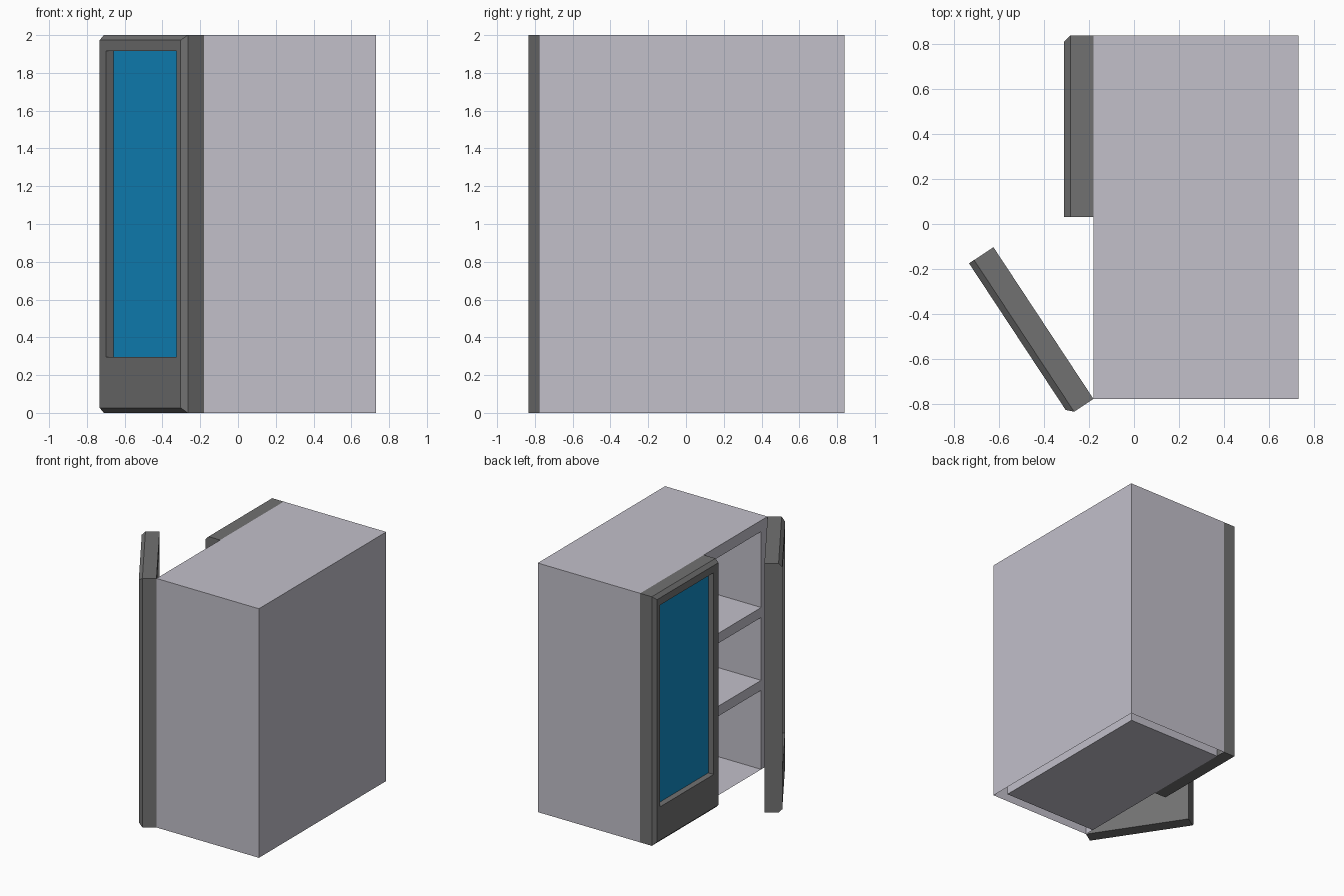
import bpy, bmesh, math

if "Cube" in bpy.data.objects:
    bpy.data.objects.remove(bpy.data.objects["Cube"])

FRONT, BACK = -0.18, 0.73          # cabinet depth range (opening faces -x)
Y0, Y1, H = -0.777, 0.838, 2.0     # cabinet width range and height
WALL, TOP, REAR = 0.08, 0.09, 0.07
DOOR_W, DOOR_T, CHAMFER = 0.807, 0.13, 0.027


def material(name, color):
    m = bpy.data.materials.new(name)
    m.diffuse_color = (*color, 1)
    m.use_nodes = True
    m.node_tree.nodes["Principled BSDF"].inputs["Base Color"].default_value = m.diffuse_color
    return m


BODY = material("pale_paint", (0.54, 0.525, 0.59))
DARK = material("dark_frame", (0.165, 0.165, 0.165))
GLASS = material("blue_glass", (0.006, 0.26, 0.56))


def strip(loops, closed):
    """Join consecutive 4-point loops with quads."""
    bm = bmesh.new()
    rows = [[bm.verts.new(p) for p in loop] for loop in loops]
    pairs = list(zip(rows, rows[1:])) + ([(rows[-1], rows[0])] if closed else [])
    for a, b in pairs:
        for i in range(4 if closed else 3):
            j = (i + 1) % 4
            bm.faces.new((a[i], a[j], b[j], b[i]))
    return bm, rows


def finish(bm, name, mat):
    bmesh.ops.recalc_face_normals(bm, faces=bm.faces)
    me = bpy.data.meshes.new(name)
    bm.to_mesh(me)
    bm.free()
    me.materials.append(mat)
    ob = bpy.data.objects.new(name, me)
    bpy.context.collection.objects.link(ob)
    return ob


def box(name, lo, hi, mat):
    bm = bmesh.new()
    bmesh.ops.create_cube(bm, size=1)
    for v in bm.verts:
        v.co = [(a + b) / 2 + c * (b - a) for a, b, c in zip(lo, hi, v.co)]
    return finish(bm, name, mat)


# Cabinet shell: outer and inner skins joined by a front rim, underside gap left open
def arch(x, inset, top):
    return [(x, Y0 + inset, 0), (x, Y0 + inset, top),
            (x, Y1 - inset, top), (x, Y1 - inset, 0)]


bm, rows = strip([arch(BACK, 0, H), arch(FRONT, 0, H),
                  arch(FRONT, WALL, H - TOP), arch(BACK - REAR, WALL, H - TOP)], False)
bm.faces.new(rows[0])                                            # outer back
bm.faces.new(rows[3])                                            # inner back
bm.faces.new((rows[2][0], rows[2][3], rows[3][3], rows[3][0]))   # floor
finish(bm, "cabinet_body", BODY)

# Shelves
for i, z in enumerate((0.635, 1.22)):
    box(f"shelf_{i + 1}", (FRONT, Y0 + WALL, z), (BACK - REAR, Y1 - WALL, z + 0.08), BODY)


# Doors: chamfered frame around a recessed glass pane, local origin on the hinge
def door(name, side, hinge_y, angle):
    def rect(depth, u0, u1, z0, z1):
        return [(-depth, side * u, z) for u, z in ((u0, z0), (u1, z0), (u1, z1), (u0, z1))]

    c, w = CHAMFER, DOOR_W
    window = (0.067, w - 0.06, 0.295, 1.915)
    bm, _ = strip([rect(0, 0, w, 0, H),
                   rect(DOOR_T - c, 0, w, 0, H),
                   rect(DOOR_T, c, w, c, H - c),
                   rect(DOOR_T, *window),
                   rect(0, *window)], True)
    frame = finish(bm, name + "_frame", DARK)
    ys = sorted((side * window[0], side * window[1]))
    pane = box(name + "_glass", (-DOOR_T + 0.048, ys[0], window[2]),
               (-0.048, ys[1], window[3]), GLASS)
    for ob in (frame, pane):
        ob.location = (FRONT, hinge_y, 0)
        ob.rotation_euler.z = angle


door("open_door", 1, Y0, math.radians(33.4))
door("closed_door", -1, Y1, 0)
